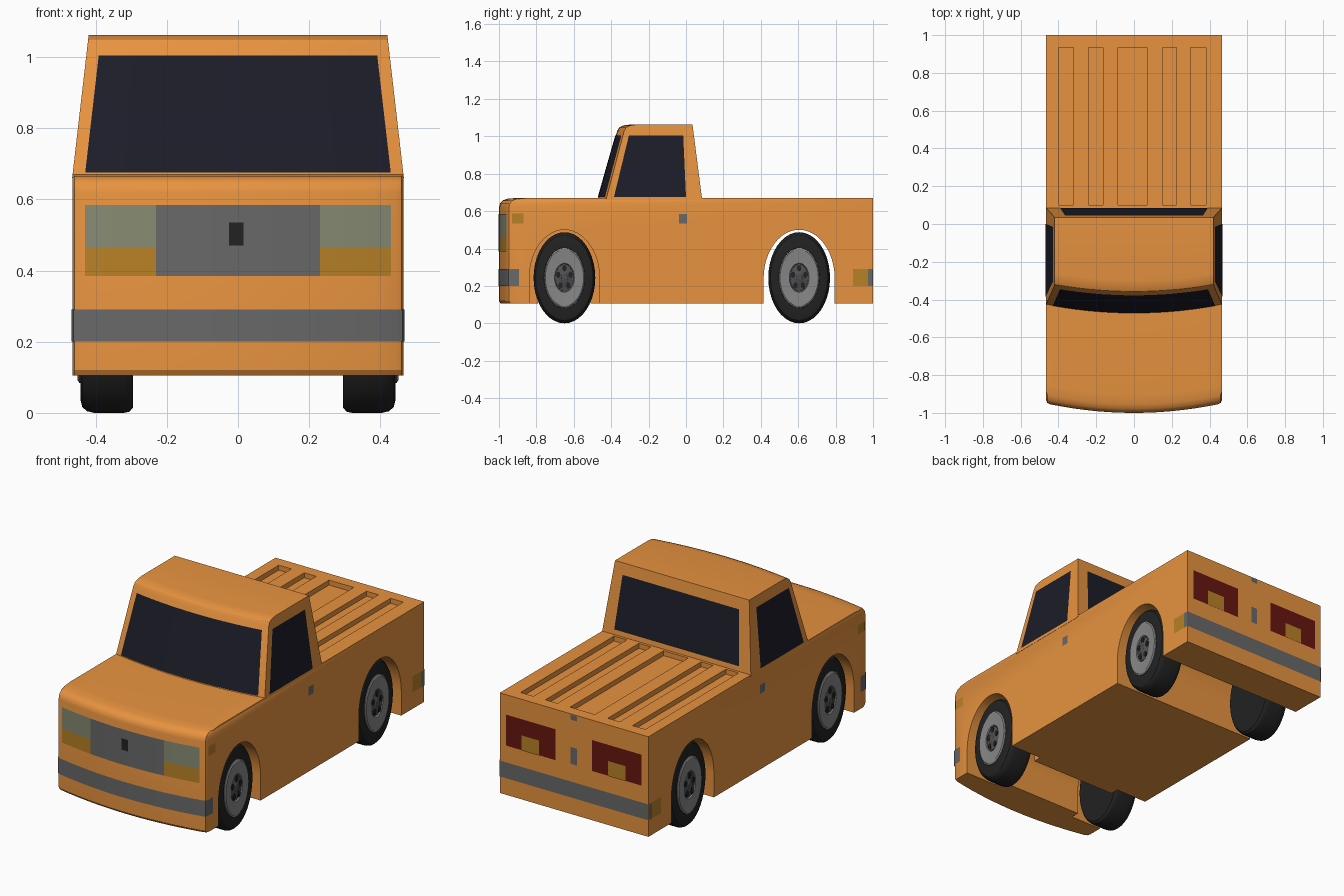
import bpy, bmesh
from math import sin, cos, pi, radians

if "Cube" in bpy.data.objects:
    bpy.data.objects.remove(bpy.data.objects["Cube"])


def material(name, rgb):
    m = bpy.data.materials.new(name)
    m.diffuse_color = (*rgb, 1)
    m.use_nodes = True
    m.node_tree.nodes["Principled BSDF"].inputs["Base Color"].default_value = m.diffuse_color
    return m


PAINT = material("orange_paint", (0.80, 0.29, 0.05))
GLASS = material("dark_glass", (0.012, 0.012, 0.022))
RUBBER = material("rubber", (0.016, 0.016, 0.016))
STEEL = material("wheel_steel", (0.24, 0.24, 0.24))
DARK = material("dark_steel", (0.08, 0.08, 0.08))
TRIM = material("grey_trim", (0.14, 0.14, 0.14))
LAMP = material("lamp_lens", (0.24, 0.26, 0.17))
AMBER = material("amber_lens", (0.48, 0.22, 0.02))
RED = material("red_lens", (0.14, 0.008, 0.005))


def finish(name, bm, mat):
    me = bpy.data.meshes.new(name)
    bm.to_mesh(me)
    bm.free()
    ob = bpy.data.objects.new(name, me)
    bpy.context.collection.objects.link(ob)
    if mat:
        me.materials.append(mat)
    return ob


def activate(ob):
    bpy.ops.object.select_all(action='DESELECT')
    ob.select_set(True)
    bpy.context.view_layer.objects.active = ob


def smooth(ob):
    activate(ob)
    bpy.ops.object.shade_smooth_by_angle(angle=radians(30))


def loft(name, loops, mat=None):
    """Closed solid through a stack of equal-length loops."""
    bm = bmesh.new()
    rings = [[bm.verts.new(p) for p in loop] for loop in loops]
    n = len(rings[0])
    for a, b in zip(rings, rings[1:]):
        for i in range(n):
            j = (i + 1) % n
            bm.faces.new((a[i], a[j], b[j], b[i]))
    bm.faces.new(rings[0][::-1])
    bm.faces.new(rings[-1])
    bmesh.ops.recalc_face_normals(bm, faces=bm.faces)
    return finish(name, bm, mat)


def panel(name, low, high, mat):
    """Thin surface strip between a lower and an upper row of points."""
    bm = bmesh.new()
    a = [bm.verts.new(p) for p in low]
    b = [bm.verts.new(p) for p in high]
    for i in range(len(a) - 1):
        bm.faces.new((a[i], a[i + 1], b[i + 1], b[i]))
    return finish(name, bm, mat)


def cut(ob, cutter):
    cutter.hide_render = True
    mod = ob.modifiers.new("cut", 'BOOLEAN')
    mod.operation = 'DIFFERENCE'
    mod.solver = 'EXACT'
    mod.object = cutter
    activate(ob)
    bpy.ops.object.modifier_apply(modifier=mod.name)
    bpy.data.objects.remove(cutter, do_unlink=True)


def spread(a, b, n):
    return [a + (b - a) * i / (n - 1) for i in range(n)]


# Body shell: bowed nose with rounded corners and hood edge
W, TOP = 0.465, 0.671


def nose_y(x):
    return -1 + 0.05 * (x / W) ** 2


def nose_path(g=0.0):
    ye = nose_y(0.445)
    corner = [(0.459 + g, ye + 0.007 - g), (W + g, ye + 0.022)]
    mid = [(x, nose_y(x) - g) for x in spread(-0.445, 0.445, 15)]
    return [(-x, y) for x, y in corner[::-1]] + mid + corner


profile = [(0.105, 0.01), (0.12, 0), (0.62, 0), (0.642, 0.006), (0.657, 0.02),
           (0.666, 0.045), (TOP, 0.10)]
body = loft("body", [[(x, y + d, z) for x, y in nose_path()] + [(W, 1, z), (-W, 1, z)]
                     for z, d in profile], PAINT)


# Wheel arches
def arch(yc, hw, top, x0, x1):
    pts = [(yc + hw * cos(a), 0.24 + (top - 0.24) * sin(a)) for a in spread(0, pi, 25)]
    pts += [(yc - hw, 0.0), (yc + hw, 0.0)]
    return loft("arch_cutter", [[(x, y, z) for y, z in pts] for x in (x0, x1)])


FRONT, REAR = -0.65, 0.605
for s in (1, -1):
    cut(body, arch(FRONT, 0.188, 0.50, s * 0.27, s * 0.6))
cut(body, arch(FRONT, 0.14, 0.40, -0.3, 0.3))
cut(body, arch(REAR, 0.19, 0.50, -0.6, 0.6))

# Grooves in the bed cover
for x0, x1 in ((-0.40, -0.32), (-0.24, -0.165), (-0.085, 0.07), (0.15, 0.225), (0.30, 0.38)):
    cut(body, loft("groove_cutter", [[(x0, 0.10, z), (x1, 0.10, z), (x1, 0.935, z), (x0, 0.935, z)]
                                     for z in (0.643, 0.75)]))
smooth(body)


# Cabin
def cab_w(z):
    return W - 0.045 * (z - TOP) / 0.39


def cab_front(x, z):
    return -0.47 + 0.285 * (z - TOP) + 0.045 * (x / W) ** 2


def cab_back(z):
    return 0.085 - 0.05 * (z - TOP) / 0.39


def cab_loop(z, d):
    w = cab_w(z)
    return ([(x, cab_front(x, z) + d, z) for x in spread(-w, w, 15)]
            + [(w, cab_back(z), z), (-w, cab_back(z), z)])


smooth(loft("cabin", [cab_loop(z, d) for z, d in
                      ((0.66, 0), (1.03, 0), (1.048, 0.006), (1.058, 0.025), (1.063, 0.06))], PAINT))

# Windows
G = 0.003


def windscreen_row(z):
    w = cab_w(z) - 0.035
    return [(x, cab_front(x, z) - G, z) for x in spread(-w, w, 15)]


smooth(panel("windscreen", windscreen_row(0.676), windscreen_row(1.005), GLASS))
panel("rear_window", *[[(x * s, cab_back(z) + G, z) for s in (1, -1)]
                       for x, z in ((0.39, 0.70), (0.365, 1.0))], GLASS)


def side_panel(name, y0, y1, z0, z1, mat, top=None, xf=lambda z: W):
    for s, label in ((1, "right"), (-1, "left")):
        rows = [[(s * (xf(z) + G), y, z) for y in ys[::s]]
                for ys, z in (((y0, y1), z0), (top or (y0, y1), z1))]
        panel(f"{name}_{label}", *rows, mat)


side_panel("side_window", -0.385, 0.0, 0.676, 1.005, GLASS, (-0.305, -0.015), cab_w)


# Front: grille, lamps and bumper
def front_panel(name, x0, x1, z0, z1, mat, g=G):
    rows = [[(x, nose_y(x) - g, z) for x in spread(x0, x1, 8)] for z in (z0, z1)]
    smooth(panel(name, *rows, mat))


front_panel("grille", -0.23, 0.23, 0.385, 0.585, TRIM)
front_panel("grille_latch", -0.025, 0.015, 0.47, 0.535, RUBBER, 0.006)
for x0, x1, label in ((0.23, 0.43, "right"), (-0.43, -0.23, "left")):
    front_panel("headlamp_" + label, x0, x1, 0.465, 0.585, LAMP)
    front_panel("indicator_" + label, x0, x1, 0.385, 0.465, AMBER)
wrap = [(-W - G, -0.893)] + nose_path(G) + [(W + G, -0.893)]
smooth(panel("front_bumper", *[[(x, y, z) for x, y in wrap] for z in (0.20, 0.29)], TRIM))


# Back: tail lamps, latch and bumper
def back_panel(name, x0, x1, z0, z1, mat, g=G):
    panel(name, *[[(x1, 1 + g, z), (x0, 1 + g, z)] for z in (z0, z1)], mat)


for s, label in ((1, "right"), (-1, "left")):
    x0, x1 = sorted((s * 0.115, s * 0.425))
    back_panel("tail_lamp_" + label, x0, x1, 0.385, 0.56, RED)
    x0, x1 = sorted((s * 0.215, s * 0.325))
    back_panel("reverse_lamp_" + label, x0, x1, 0.385, 0.47, AMBER, 0.006)
back_panel("tailgate_latch", -0.02, 0.02, 0.64, 0.668, TRIM)
back_panel("tailgate_handle", -0.02, 0.02, 0.39, 0.485, TRIM)
back_panel("rear_bumper", -W, W, 0.20, 0.29, TRIM)

# Side details
side_panel("front_marker", -0.93, -0.87, 0.535, 0.588, AMBER)
side_panel("rear_marker", 0.893, 0.973, 0.20, 0.29, AMBER)
side_panel("rear_bumper_end", 0.973, 1.0, 0.20, 0.29, TRIM)
side_panel("door_handle", -0.037, 0.005, 0.535, 0.585, TRIM)


# Wheels: oval lathe about the x axis
def lathe(name, s, yc, prof, mat, dy=0.0, dz=0.0, n=40):
    loops = [[(s * x, yc + 0.165 * (dy + r * cos(2 * pi * i / n)),
               0.2435 + 0.2435 * (dz + r * sin(2 * pi * i / n))) for i in range(n)]
             for x, r in prof]
    smooth(loft(name, loops, mat))


tyre = [(0.295, 0.60), (0.295, 0.94), (0.305, 0.985), (0.32, 1), (0.405, 1), (0.425, 0.98),
        (0.438, 0.93), (0.443, 0.85), (0.443, 0.66), (0.43, 0.65)]
rim = [(0.42, 0.655), (0.446, 0.655), (0.451, 0.62), (0.447, 0.32), (0.437, 0.30)]
for yc, end in ((FRONT, "front"), (REAR, "rear")):
    for s, label in ((1, "right"), (-1, "left")):
        tag = f"{end}_{label}"
        lathe("tyre_" + tag, s, yc, tyre, RUBBER)
        lathe("rim_" + tag, s, yc, rim, STEEL)
        lathe("hub_" + tag, s, yc, [(0.43, 0.30), (0.443, 0.29), (0.448, 0.13), (0.452, 0.10)], DARK)
        for k in range(5):
            a = 2 * pi * k / 5 + pi / 2
            lathe(f"hub_hole_{tag}_{k}", s, yc, [(0.43, 0.07), (0.449, 0.07)], RUBBER,
                  0.21 * cos(a), 0.21 * sin(a), 12)
